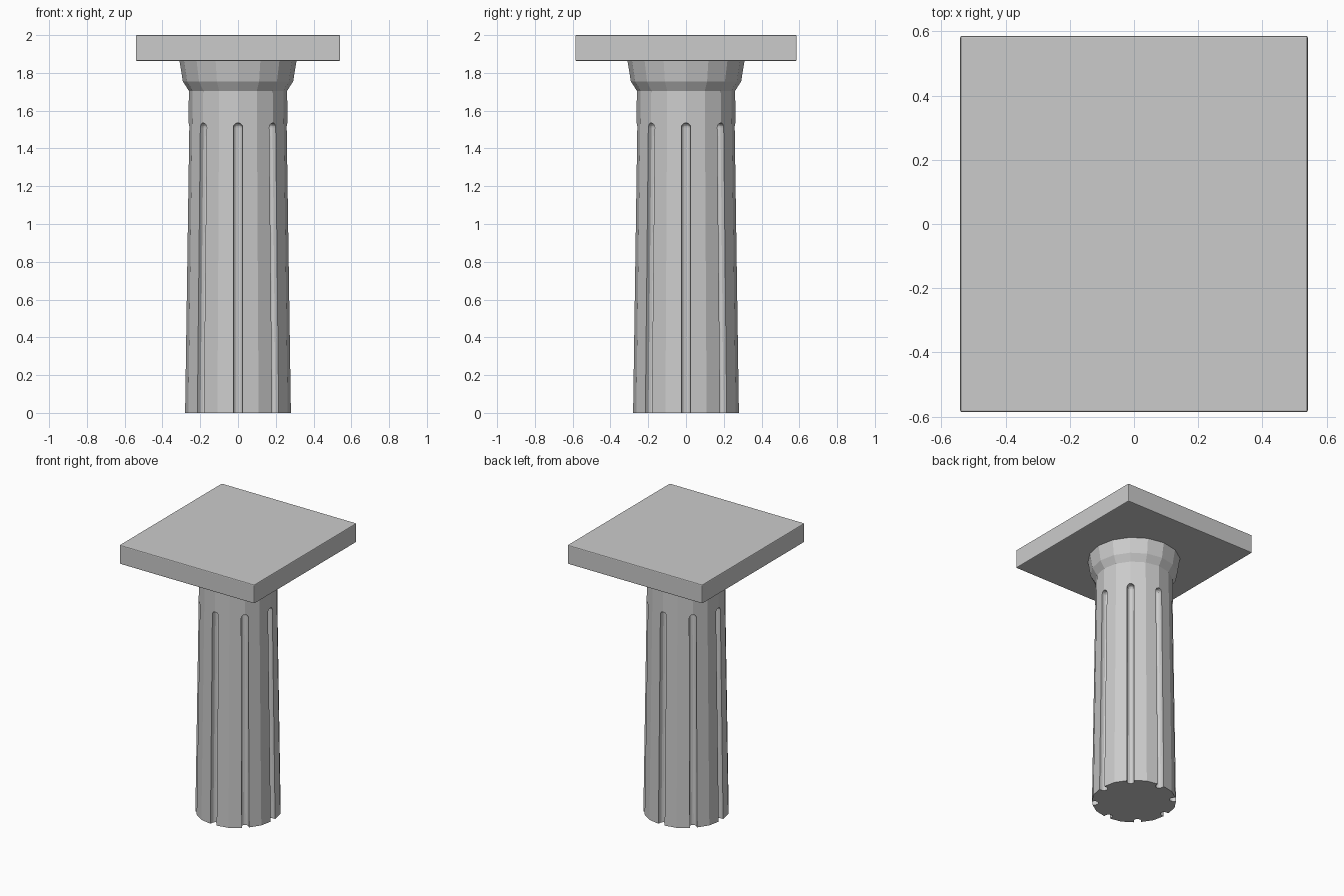
import bpy, bmesh
from math import cos, sin, pi
from mathutils import Vector

if "Cube" in bpy.data.objects:
    bpy.data.objects.remove(bpy.data.objects["Cube"])

SIDES, FLUTES = 16, 8


def new_object(name, bm):
    bmesh.ops.recalc_face_normals(bm, faces=bm.faces[:])
    mesh = bpy.data.meshes.new(name)
    bm.to_mesh(mesh)
    bm.free()
    ob = bpy.data.objects.new(name, mesh)
    bpy.context.collection.objects.link(ob)
    return ob


def lathe(name, profile):
    bm = bmesh.new()
    rings = [[bm.verts.new((r * cos(2 * pi * i / SIDES), r * sin(2 * pi * i / SIDES), z))
              for i in range(SIDES)] for r, z in profile]
    for a, b in zip(rings, rings[1:]):
        for i in range(SIDES):
            j = (i + 1) % SIDES
            bm.faces.new((a[i], a[j], b[j], b[i]))
    bm.faces.new(rings[0][::-1])
    bm.faces.new(rings[-1])
    return new_object(name, bm)


# Tapered shaft flaring into the capital
shaft = lathe("column_shaft", [(0.285, 0), (0.26, 1.705), (0.292, 1.755), (0.31, 1.865)])

# Round-ended flutes that follow the taper
RAD = 0.025
for k in range(FLUTES):
    a = 2 * pi * k / FLUTES
    d = Vector((cos(a), sin(a), 0))
    bm = bmesh.new()
    for z in (-0.1, 1.51):
        surface = 0.285 - 0.0147 * z
        for r in (surface - 0.022, surface + 0.1):
            ball = bmesh.ops.create_uvsphere(bm, u_segments=12, v_segments=8, radius=RAD)["verts"]
            bmesh.ops.translate(bm, verts=ball, vec=d * r + Vector((0, 0, z)))
    bmesh.ops.delete(bm, geom=bm.faces[:], context='FACES_ONLY')
    bmesh.ops.delete(bm, geom=bm.edges[:], context='EDGES_FACES')
    points = [v.co.copy() for v in bm.verts]
    bm.free()
    bm = bmesh.new()
    for p in points:
        bm.verts.new(p)
    bmesh.ops.convex_hull(bm, input=bm.verts[:])
    bmesh.ops.delete(bm, geom=[v for v in bm.verts if not v.link_faces], context='VERTS')
    cutter = new_object(f"flute_cutter_{k}", bm)
    cutter.hide_render = True
    cutter.hide_set(True)
    mod = shaft.modifiers.new(f"flute_{k}", 'BOOLEAN')
    mod.operation = 'DIFFERENCE'
    mod.solver = 'EXACT'
    mod.object = cutter

# Apply the cuts and remove the cutters
bpy.context.view_layer.update()
cut = bpy.data.meshes.new_from_object(shaft.evaluated_get(bpy.context.evaluated_depsgraph_get()))
shaft.modifiers.clear()
shaft.data = cut
for ob in [o for o in bpy.data.objects if o.name.startswith("flute_cutter")]:
    bpy.data.objects.remove(ob)

# Slab on top with softened edges
bm = bmesh.new()
bmesh.ops.create_cube(bm, size=1)
bmesh.ops.scale(bm, verts=bm.verts[:], vec=(1.082, 1.172, 0.137))
bmesh.ops.translate(bm, verts=bm.verts[:], vec=(0, 0, 1.9315))
slab = new_object("top_slab", bm)
bevel = slab.modifiers.new("soft_edges", 'BEVEL')
bevel.width = 0.006
bevel.segments = 2
